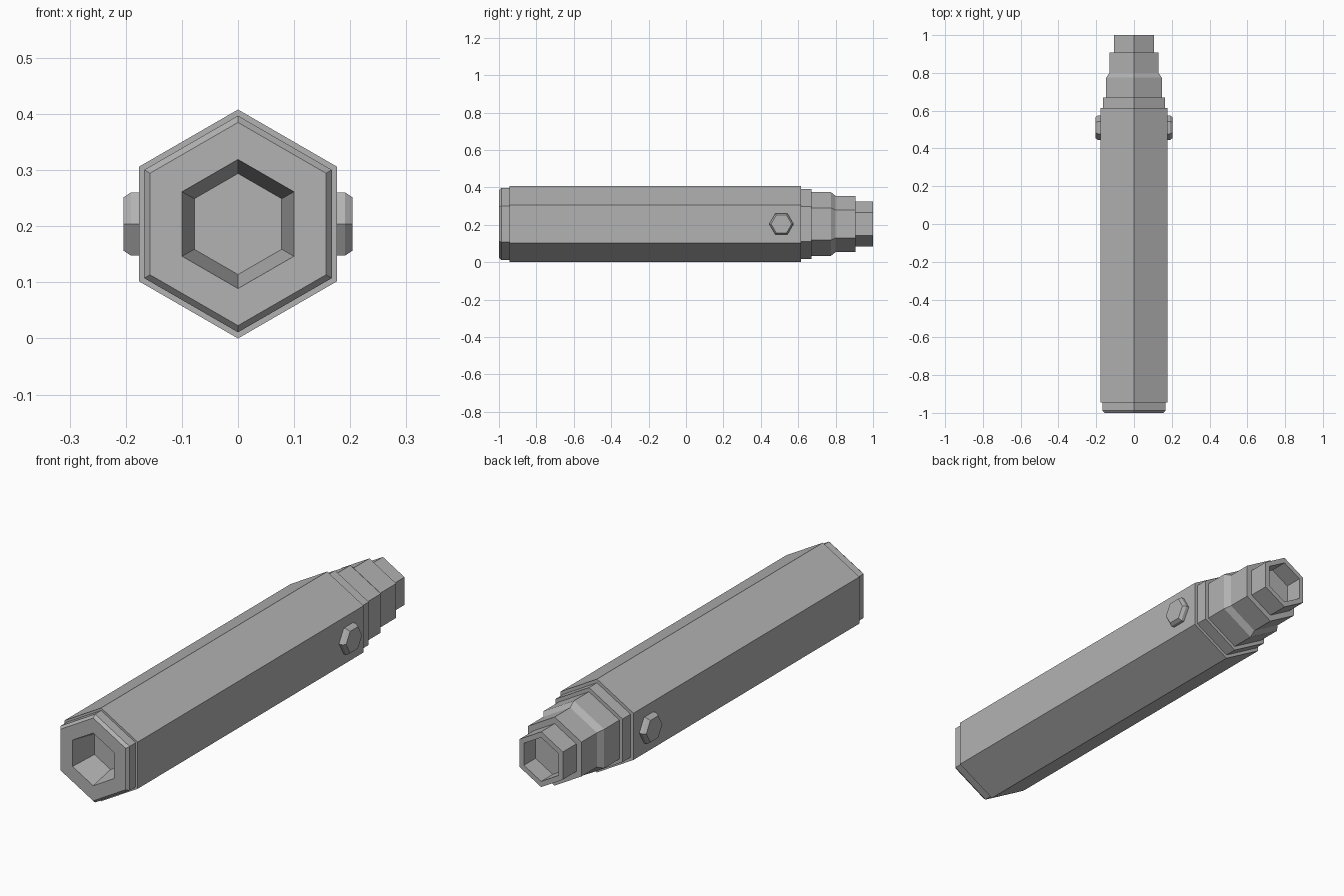
import bpy, bmesh, math
from mathutils import Matrix, Vector

cube = bpy.data.objects.get("Cube")
if cube:
    bpy.data.objects.remove(cube, do_unlink=True)

# Single flat grey
GREY = (0.45, 0.45, 0.45, 1.0)
mat = bpy.data.materials.new("plain_grey")
mat.use_nodes = True
mat.diffuse_color = GREY
mat.node_tree.nodes["Principled BSDF"].inputs["Base Color"].default_value = GREY

CENTRE_Z = 0.204


def hex_lathe(name, profile, axis, origin, start):
    """Stack hexagon rings (corner radius, distance along axis) and cap both ends."""
    axis = Vector(axis)
    bm = bmesh.new()
    rings = []
    for radius, dist in profile:
        ring = []
        for i in range(6):
            turn = Matrix.Rotation(i * math.pi / 3, 3, axis)
            ring.append(bm.verts.new(Vector(origin) + axis * dist + turn @ Vector(start) * radius))
        rings.append(ring)
    for a, b in zip(rings, rings[1:]):
        for i in range(6):
            j = (i + 1) % 6
            bm.faces.new((a[i], a[j], b[j], b[i]))
    bm.faces.new(rings[0][::-1])
    bm.faces.new(rings[-1])
    bmesh.ops.recalc_face_normals(bm, faces=bm.faces)
    mesh = bpy.data.meshes.new(name)
    bm.to_mesh(mesh)
    bm.free()
    mesh.materials.append(mat)
    obj = bpy.data.objects.new(name, mesh)
    bpy.context.collection.objects.link(obj)
    return obj


# Handle: front socket, bevelled cap, long body, stepped neck, rear socket
profile = [
    (0.090, -0.88), (0.115, -1.0),
    (0.181, -1.0), (0.193, -0.987), (0.193, -0.945),
    (0.204, -0.945), (0.204, 0.615),
    (0.188, 0.615), (0.188, 0.67),
    (0.170, 0.67), (0.170, 0.775),
    (0.150, 0.80), (0.150, 0.907),
    (0.121, 0.907), (0.121, 1.0),
    (0.096, 1.0), (0.096, 0.92),
]
hex_lathe("hex_handle", profile, (0, 1, 0), (0, 0, CENTRE_Z), (0, 0, 1))

# Bevelled side buttons
button = [(0.065, 0.165), (0.065, 0.191), (0.055, 0.204)]
for side, name in ((1, "left_button"), (-1, "right_button")):
    hex_lathe(name, button, (side, 0, 0), (0, 0.51, CENTRE_Z), (0, 1, 0))
